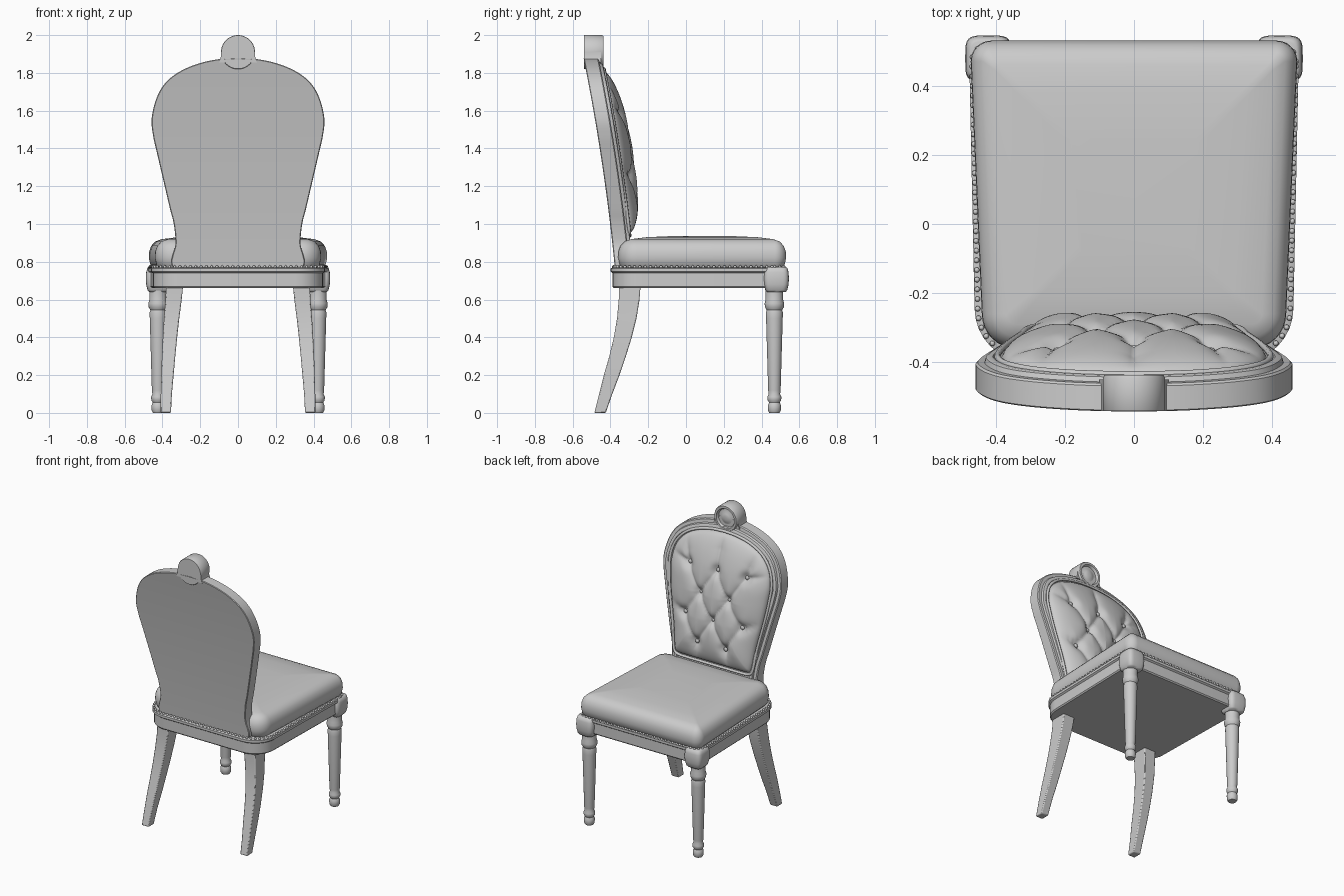
import bpy, bmesh, math
from mathutils import Vector

cube = bpy.data.objects.get("Cube")
if cube:
    bpy.data.objects.remove(cube)

grey = bpy.data.materials.new("plain grey")
grey.use_nodes = True
grey.diffuse_color = (0.6, 0.6, 0.6, 1)
grey.node_tree.nodes["Principled BSDF"].inputs["Base Color"].default_value = (0.6, 0.6, 0.6, 1)


def finish(name, bm, angle=40):
    bmesh.ops.recalc_face_normals(bm, faces=bm.faces[:])
    mesh = bpy.data.meshes.new(name)
    bm.to_mesh(mesh)
    bm.free()
    mesh.materials.append(grey)
    mesh.shade_smooth()
    mesh.set_sharp_from_angle(angle=math.radians(angle))
    obj = bpy.data.objects.new(name, mesh)
    bpy.context.collection.objects.link(obj)
    return obj


def loft(name, rings, closed=False, mirror_cap=False, angle=40):
    """Skin a list of equal rings; close the ends or join last to first."""
    bm = bmesh.new()
    loops = [[bm.verts.new(p) for p in ring] for ring in rings]
    n = len(loops[0])
    pairs = list(zip(loops, loops[1:])) + ([(loops[-1], loops[0])] if closed else [])
    for a, b in pairs:
        for i in range(n):
            j = (i + 1) % n
            bm.faces.new((a[i], a[j], b[j], b[i]))
    if not closed:
        for end in (loops[0], loops[-1]):
            if mirror_cap:
                for i in range(n // 2):
                    quad = (end[i], end[i + 1], end[n - i - 1], end[(n - i) % n])
                    bm.faces.new(list(dict.fromkeys(quad)))
            else:
                bm.faces.new(end)
    return finish(name, bm, angle)


def smooth_half(points, steps=5):
    """Smooth a half outline and mirror it into a closed symmetric loop."""
    p = [Vector(q) for q in points]
    p = [2 * p[0] - p[1]] + p + [2 * p[-1] - p[-2]]
    half = []
    for a, b, c, d in zip(p, p[1:], p[2:], p[3:]):
        for k in range(steps):
            t = k / steps
            half.append(0.5 * (2 * b + (c - a) * t + (2 * a - 5 * b + 4 * c - d) * t**2
                               + (3 * b - a - 3 * c + d) * t**3))
    half.append(p[-2])
    return half + [Vector((-q.x, q.y)) for q in reversed(half[1:-1])]


def grow(loop, dist):
    out = []
    for i, q in enumerate(loop):
        tangent = (loop[(i + 1) % len(loop)] - loop[i - 1]).normalized()
        out.append(q + Vector((-tangent.y, tangent.x)) * dist)
    return out


def circle(r, n=32):
    return [(r * math.cos(math.tau * i / n), r * math.sin(math.tau * i / n)) for i in range(n)]


def ball(bm, at, r, flat=1.0, detail=1):
    made = bmesh.ops.create_icosphere(bm, subdivisions=detail, radius=r)["verts"]
    for v in made:
        v.co = Vector((v.co.x, v.co.y * flat, v.co.z)) + Vector(at)


def seat_loop(front, back, y_front, y_back, r_front, r_back, inset=0.0):
    """Rounded trapezoid in plan."""
    loop = []
    corners = ((front, y_front, r_front, 0), (-front, y_front, r_front, 1),
               (-back, y_back, r_back, 2), (back, y_back, r_back, 3))
    for x, y, r, quarter in corners:
        sx, sy = math.copysign(1, x), math.copysign(1, y)
        rad = max(r - inset, 0.015)
        cx, cy = x - sx * (inset + rad), y - sy * (inset + rad)
        for k in range(9):
            a = (quarter + k / 8) * math.pi / 2
            loop.append((cx + rad * math.cos(a), cy + rad * math.sin(a)))
    return loop


def back_y(z):
    t = z - 0.8
    return -0.38 - 0.1 * t - 0.047 * t * t


# Seat cushion
cushion = [(0.03, 0.76), (0.008, 0.785), (0, 0.82), (0.002, 0.855), (0.013, 0.885),
           (0.035, 0.908), (0.07, 0.92), (0.15, 0.93), (0.28, 0.936)]
loft("seat_cushion", [[(x, y, z) for x, y in seat_loop(0.472, 0.44, 0.53, -0.36, 0.06, 0.1, d)]
                      for d, z in cushion])

# Seat rail with its projecting lip
rail = [(0.012, 0.66), (0.005, 0.668), (0.005, 0.74), (-0.006, 0.748), (-0.006, 0.765), (0.005, 0.77)]
loft("seat_rail", [[(x, y, z) for x, y in seat_loop(0.47, 0.455, 0.515, -0.393, 0.05, 0.15, d)]
                   for d, z in rail], angle=30)

# Upholstery nails along the lip
bm = bmesh.new()
path = [Vector(q) for q in seat_loop(0.468, 0.452, 0.52, -0.385, 0.05, 0.14)]
spacing, travel = 0.028, 0.0
for a, b in zip(path, path[1:] + path[:1]):
    length = (b - a).length
    while travel < length:
        q = a.lerp(b, travel / length)
        ball(bm, (q.x, q.y, 0.773), 0.009)
        travel += spacing
    travel -= length
finish("upholstery_nails", bm, 80)

# Back frame: a leaning slab with a raised inner band
outline = smooth_half([(0, 1.88), (0.1, 1.873), (0.2, 1.852), (0.3, 1.812), (0.38, 1.752),
                       (0.43, 1.67), (0.457, 1.56), (0.45, 1.47), (0.43, 1.38), (0.388, 1.2),
                       (0.36, 1.08), (0.34, 1.0), (0.33, 0.9), (0.33, 0.76), (0, 0.76)])
steps = [(-0.004, 0), (0, 0.004), (0, 0.074), (-0.006, 0.08), (-0.026, 0.08), (-0.03, 0.094),
         (-0.036, 0.097), (-0.05, 0.097), (-0.056, 0.088)]
loft("back_frame", [[(q.x, back_y(q.y) + depth, q.y) for q in grow(outline, off)]
                    for off, depth in steps], mirror_cap=True, angle=35)

# Tufted back cushion
pad = smooth_half([(0, 1.81), (0.1, 1.803), (0.2, 1.78), (0.29, 1.735), (0.355, 1.66),
                   (0.382, 1.56), (0.375, 1.45), (0.355, 1.32), (0.315, 1.12), (0.297, 0.99),
                   (0.275, 0.955), (0.2, 0.95), (0.1, 0.95), (0, 0.95)], 8)
buttons = [Vector((x, z)) for z, xs in ((1.58, (-0.22, 0, 0.22)), (1.41, (-0.11, 0.11)),
           (1.25, (-0.22, 0, 0.22)), (1.08, (-0.11, 0.11))) for x in xs]
pleats = [(a, b) for a in buttons for b in buttons if a.y > b.y and (a - b).length < 0.23]
for b in buttons:
    if b.y > 1.5:
        pleats.append((b, Vector((b.x * 1.3, 1.8))))
    if b.y < 1.1:
        pleats.append((b, Vector((b.x * 1.2, 0.95))))
    if abs(b.x) > 0.2:
        pleats.append((b, Vector((b.x * 1.8, b.y + 0.05))))


def tuft(q, t):
    height = 0.082 * max(1 - t**3, 0) ** 0.6
    crease = 0.0
    for a, b in pleats:
        s = min(max((q - a).dot(b - a) / (b - a).length_squared, 0), 1)
        crease = max(crease, 0.022 * math.exp(-(q - a.lerp(b, s)).length / 0.03))
    dimple = max(0.024 * math.exp(-((q - b).length / 0.035) ** 2) for b in buttons)
    return height - (crease + dimple) * min(1, (1 - t) * 5)


middle = Vector((0, 1.36))
pad_rings = [[(q.x, back_y(q.y) + 0.085, q.y) for q in pad]]
for k in range(41):
    t = 1 - (k / 40) * 0.985
    ring = [middle.lerp(q, t) for q in pad]
    pad_rings.append([(q.x, back_y(q.y) + 0.093 + tuft(q, t), q.y) for q in ring])
loft("back_cushion", pad_rings, angle=70)

bm = bmesh.new()
for b in buttons:
    t = 0.58 if abs(b.x) > 0.2 else 0.4
    ball(bm, (b.x, back_y(b.y) + 0.095 + tuft(b, t), b.y), 0.015, 0.6, 2)
finish("back_buttons", bm, 80)

# Piping round the back cushion
tube = [[(q.x, back_y(q.y) + 0.097 + dy, q.y) for q in grow(pad, 0.012 + off)]
        for off, dy in circle(0.009, 8)]
loft("cushion_piping", tube, closed=True, angle=60)

# Crest roundel with recessed face, and the neck below it
crest = [(0.088, -0.541), (0.09, -0.538), (0.09, -0.445), (0.085, -0.436), (0.07, -0.436),
         (0.062, -0.452), (0.045, -0.452), (0.03, -0.443), (0.01, -0.44)]
loft("crest_roundel", [[(x, y, 1.91 + z) for x, z in circle(r, 40)] for r, y in crest])
loft("crest_neck", [[(sx * w, y, z) for sx, y in ((-1, -0.541), (1, -0.541), (1, -0.45), (-1, -0.45))]
                    for w, z in ((0.1, 1.855), (0.091, 1.885), (0.09, 1.91))])

# Legs and corner blocks, one of each per side
turned = [(0.027, 0), (0.034, 0.012), (0.035, 0.04), (0.028, 0.055), (0.036, 0.068), (0.037, 0.085),
          (0.03, 0.1), (0.033, 0.12), (0.044, 0.5), (0.045, 0.53), (0.041, 0.545), (0.05, 0.56),
          (0.052, 0.58), (0.046, 0.6), (0.047, 0.65)]
block = [(0.05, 0.64), (0.058, 0.65), (0.065, 0.68), (0.067, 0.71), (0.065, 0.745), (0.058, 0.768),
         (0.05, 0.772)]
# Back leg sections: height, inner x, outer x, rear y, front y
sabre = [(0, 0.355, 0.41, -0.485, -0.425), (0.1, 0.35, 0.409, -0.46, -0.39),
         (0.2, 0.341, 0.406, -0.435, -0.352), (0.3, 0.332, 0.403, -0.406, -0.318),
         (0.4, 0.322, 0.398, -0.382, -0.287), (0.5, 0.311, 0.392, -0.365, -0.262),
         (0.6, 0.298, 0.384, -0.356, -0.246), (0.68, 0.29, 0.38, -0.355, -0.24)]
for side, s in (("left", 1), ("right", -1)):
    loft("front_leg_" + side, [[(s * 0.423 + x, 0.468 + y, z) for x, y in circle(r, 24)]
                               for r, z in turned])
    rings = []
    for h, z in block:
        squarish = [(math.copysign(abs(x) ** 0.45, x) * h, math.copysign(abs(y) ** 0.45, y) * h)
                    for x, y in circle(1, 32)]
        rings.append([(s * 0.421 + x, 0.478 + y, z) for x, y in squarish])
    loft("corner_block_" + side, rings, angle=50)
    leg = loft("back_leg_" + side, [[(s * x0, y0, z), (s * x1, y0, z), (s * x1, y1, z), (s * x0, y1, z)]
                                    for z, x0, x1, y0, y1 in sabre])
    bevel = leg.modifiers.new("soft edges", "BEVEL")
    bevel.width = 0.006
    bevel.segments = 2
    bevel.angle_limit = math.radians(40)
